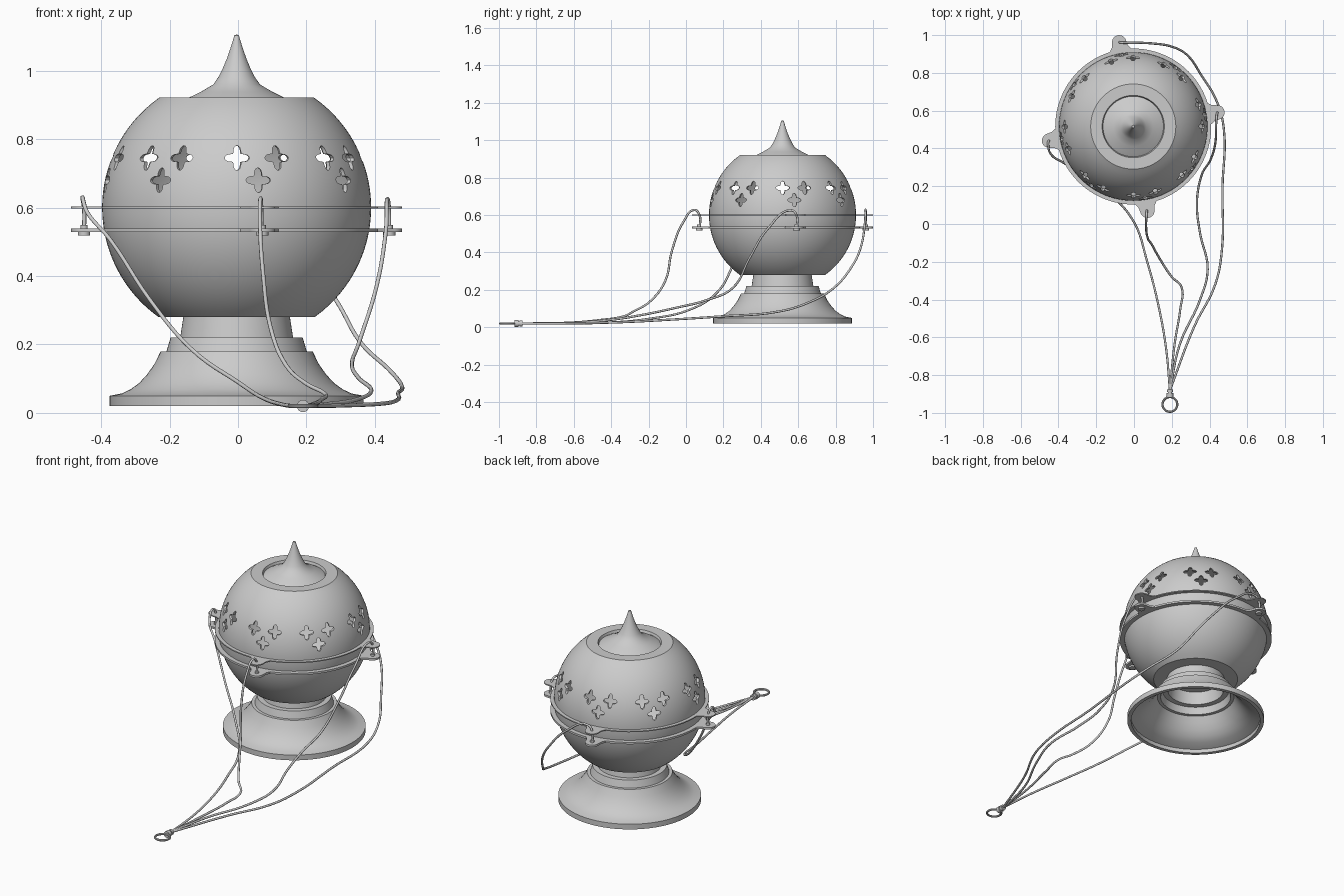
import bpy, bmesh
from math import sin, cos, pi, radians, sqrt
from mathutils import Vector, Matrix

if "Cube" in bpy.data.objects:
    bpy.data.objects.remove(bpy.data.objects["Cube"])

CX, CY, ZC = -0.004, 0.516, 0.6      # body axis and sphere centre height
R, WALL = 0.393, 0.012
TURN = radians(9.5)                  # twist of lugs and openings


def finish(bm, name, angle=32):
    bmesh.ops.remove_doubles(bm, verts=bm.verts, dist=1e-5)
    bmesh.ops.recalc_face_normals(bm, faces=bm.faces)
    me = bpy.data.meshes.new(name)
    bm.to_mesh(me)
    bm.free()
    ob = bpy.data.objects.new(name, me)
    bpy.context.collection.objects.link(ob)
    smooth(ob, angle)
    return ob


def smooth(ob, angle=32):
    bpy.ops.object.select_all(action='DESELECT')
    ob.select_set(True)
    bpy.context.view_layer.objects.active = ob
    bpy.ops.object.shade_smooth_by_angle(angle=radians(angle))


def lathe(name, profile, n=96):
    """Revolve a closed (radius, z) outline round the body axis."""
    bm = bmesh.new()
    rings = [[bm.verts.new((CX + r * cos(2 * pi * i / n), CY + r * sin(2 * pi * i / n), z))
              for i in range(n)] for r, z in profile]
    for k in range(len(rings)):
        a, b = rings[k], rings[(k + 1) % len(rings)]
        if profile[k][0] == 0 and profile[(k + 1) % len(rings)][0] == 0:
            continue
        for i in range(n):
            j = (i + 1) % n
            bm.faces.new((a[i], a[j], b[j], b[i]))
    return finish(bm, name)


def arc(r, z0, z1, n=18):
    """Points on the sphere outline between two heights."""
    from_z = [z0 + (z1 - z0) * i / n for i in range(n + 1)]
    return [(sqrt(r * r - (z - ZC) ** 2), z) for z in from_z]


def prism(bm, outline, depth, mat):
    """Extrude a 2D outline along local z from 0 to depth."""
    lo = [bm.verts.new(mat @ Vector((x, y, 0))) for x, y in outline]
    hi = [bm.verts.new(mat @ Vector((x, y, depth))) for x, y in outline]
    bm.faces.new(lo[::-1])
    bm.faces.new(hi)
    for i in range(len(lo)):
        j = (i + 1) % len(lo)
        bm.faces.new((lo[i], lo[j], hi[j], hi[i]))


# hollow flared foot with stepped neck
lathe("foot", [(0.371, 0.02), (0.371, 0.05), (0.335, 0.057), (0.31, 0.069), (0.285, 0.087),
               (0.262, 0.112), (0.24, 0.143), (0.222, 0.18), (0.205, 0.18), (0.193, 0.22),
               (0.165, 0.22), (0.155, 0.285), (0.14, 0.285), (0.15, 0.208), (0.18, 0.208),
               (0.19, 0.168), (0.208, 0.168), (0.228, 0.135), (0.25, 0.104), (0.275, 0.078),
               (0.305, 0.058), (0.35, 0.042), (0.35, 0.02)])

# lower bowl
lathe("bowl", [(0, 0.28)] + arc(R, 0.28, 0.599) + arc(R - WALL, 0.599, 0.292) + [(0, 0.292)])

# pierced lid with a recessed crown
lid = lathe("lid", arc(R, 0.6, 0.922) + [(0.165, 0.922), (0.16, 0.908), (0, 0.908), (0, 0.896),
            (0.2, 0.896)] + arc(R - WALL, 0.91, 0.6))

# four-lobed openings: eight groups of three
star = []
for i in range(48):
    t = 2 * pi * i / 48
    r = 0.0265 + 0.0095 * cos(4 * t)
    star.append((r * cos(t), r * sin(t)))
bm = bmesh.new()
for g in range(8):
    for off, z in ((-9.3, 0.745), (9.3, 0.745), (0, 0.68)):
        a = TURN + g * pi / 4 + radians(off)
        out = Vector((sin(a), -cos(a), 0))
        side = Vector((cos(a), sin(a), 0))
        m = Matrix((side, Vector((0, 0, 1)), out)).transposed().to_4x4()
        m.translation = Vector((CX, CY, z)) + out * 0.3
        prism(bm, star, 0.15, m)
cutter = finish(bm, "opening_cutter")
cutter.hide_render = True
mod = lid.modifiers.new("openings", 'BOOLEAN')
mod.object, mod.operation, mod.solver = cutter, 'DIFFERENCE', 'EXACT'
bpy.context.view_layer.objects.active = lid
bpy.ops.object.modifier_apply(modifier=mod.name)
bpy.data.objects.remove(cutter)
smooth(lid)

# finial
lathe("finial", [(0, 0.905), (0.16, 0.909), (0.138, 0.922), (0.105, 0.938), (0.068, 0.96),
                 (0.053, 0.982), (0.04, 1.008), (0.028, 1.037), (0.018, 1.066),
                 (0.009, 1.095), (0.007, 1.103), (0, 1.106)], 64)

# flanges on lid and bowl, each with four lugs
lug = [(0.385, -0.062), (0.41, -0.056), (0.43, -0.043)]
lug += [(0.452 + 0.038 * cos(t), 0.038 * sin(t)) for t in [radians(a) for a in range(-75, 76, 15)]]
lug += [(0.43, 0.043), (0.41, 0.056), (0.385, 0.062)]
disc = [(0.018 * cos(2 * pi * i / 20), 0.018 * sin(2 * pi * i / 20)) for i in range(20)]
collar = [(x * 0.6, y * 0.6) for x, y in disc]
for part, z, h in (("lid", 0.597, 0.006), ("bowl", 0.528, 0.011)):
    lathe(part + "_flange", [(0.375, z), (0.413, z), (0.413, z + h), (0.375, z + h)])
    bm, pins = bmesh.new(), bmesh.new()
    for k in range(4):
        m = Matrix.Translation((CX, CY, z)) @ Matrix.Rotation(TURN + k * pi / 2, 4, 'Z')
        prism(bm, lug, h, m)
        if part == "bowl":
            prism(pins, disc, 0.01, m @ Matrix.Translation((0.452, 0, -0.01)))
            prism(pins, collar, 0.01, m @ Matrix.Translation((0.452, 0, h)))
    finish(bm, part + "_lugs")
    if part == "bowl":
        finish(pins, "cable_stops")
    else:
        pins.free()


# hanging cables gathered at the front
def cable(name, pts, radius=0.006):
    cu = bpy.data.curves.new(name, 'CURVE')
    cu.dimensions = '3D'
    cu.bevel_depth, cu.bevel_resolution, cu.resolution_u = radius, 2, 6
    cu.use_fill_caps = True
    sp = cu.splines.new('BEZIER')
    sp.bezier_points.add(len(pts) - 1)
    for p, co in zip(sp.bezier_points, pts):
        p.co = co
        p.handle_left_type = p.handle_right_type = 'AUTO'
    ob = bpy.data.objects.new(name, cu)
    bpy.context.collection.objects.link(ob)


END = (0.19, -0.88, 0.02)
cable("front_cable", [(.068, .072, .525), (.068, .072, .6), (.066, .045, .627), (.064, -.01, .57),
      (.073, -.075, .41), (.095, -.11, .25), (.14, -.19, .14), (.2, -.28, .085),
      (.252, -.335, .058), (.245, -.45, .04), (.215, -.635, .024), END])
cable("right_cable", [(.441, .591, .525), (.441, .591, .6), (.437, .565, .625), (.432, .44, .53),
      (.405, .34, .37), (.355, .25, .21), (.333, .11, .145), (.35, -.05, .105),
      (.39, -.24, .065), (.35, -.4, .04), (.243, -.635, .024), END])
cable("back_cable", [(-.078, .962, .525), (-.078, .962, .6), (-.055, .96, .627), (.085, .957, .56),
      (.22, .932, .42), (.286, .89, .33), (.355, .79, .21), (.44, .645, .128), (.476, .5, .085),
      (.468, .185, .058), (.466, -.13, .038), (.43, -.32, .028), (.32, -.54, .022), END])
cable("left_cable", [(-.45, .441, .525), (-.45, .441, .6), (-.455, .425, .63), (-.44, .37, .585),
      (-.374, .325, .507), (-.257, .25, .33), (-.14, .17, .19), (0, .01, .09),
      (.07, -.2, .045), (.127, -.42, .025), (.17, -.66, .02), END])

# clasp and pull ring
bm = bmesh.new()
along = Matrix.Rotation(pi / 2, 4, 'X')
for y, r, h in ((-0.875, 0.016, 0.014), (-0.885, 0.011, 0.012), (-0.896, 0.018, 0.022)):
    ring = [(x * r / 0.018, v * r / 0.018) for x, v in disc]
    prism(bm, ring, h, Matrix.Translation((0.19, y, 0.02)) @ along)
finish(bm, "clasp")
bpy.ops.mesh.primitive_torus_add(location=(0.19, -0.955, 0.02), major_radius=0.039,
                                 minor_radius=0.006, major_segments=40, minor_segments=10)
bpy.context.object.name = "pull_ring"
smooth(bpy.context.object)
